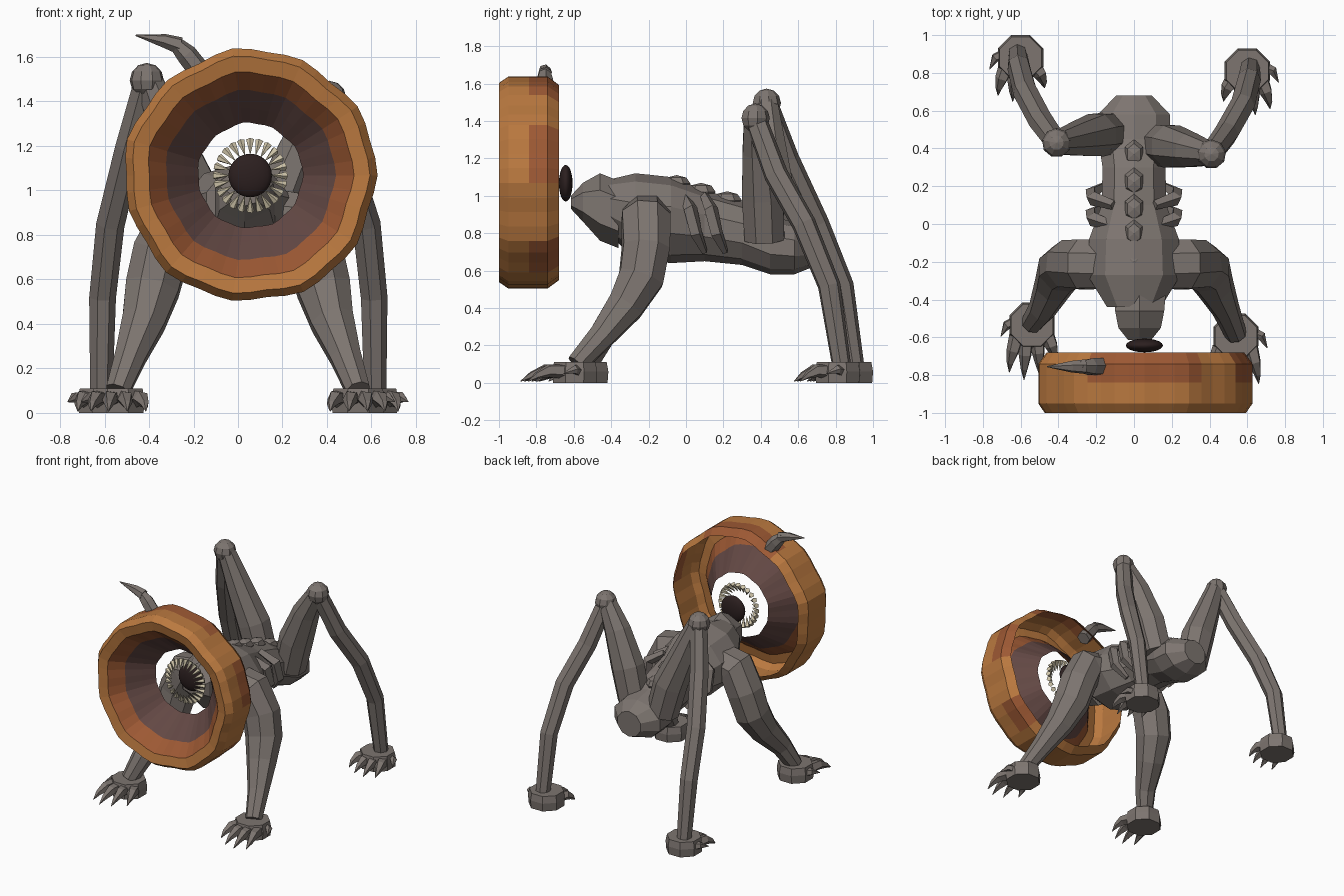
import bpy, bmesh, math
from mathutils import Vector

cube = bpy.data.objects.get("Cube")
if cube:
    bpy.data.objects.remove(cube, do_unlink=True)


def material(name, rgb):
    m = bpy.data.materials.new(name)
    m.use_nodes = True
    m.diffuse_color = (*rgb, 1)
    m.node_tree.nodes["Principled BSDF"].inputs["Base Color"].default_value = (*rgb, 1)
    m.node_tree.nodes["Principled BSDF"].inputs["Roughness"].default_value = 0.8
    return m


GREY = material("stone grey", (0.205, 0.178, 0.162))
GOLD = material("golden brown", (0.49, 0.19, 0.05))
RUST = material("rust brown", (0.34, 0.10, 0.034))
MAROON = material("dull maroon", (0.125, 0.065, 0.058))
BLACK = material("near black", (0.025, 0.014, 0.014))
BONE = material("bone", (0.63, 0.56, 0.40))


def finish(bm, name, mats):
    bmesh.ops.recalc_face_normals(bm, faces=bm.faces[:])
    me = bpy.data.meshes.new(name)
    bm.to_mesh(me)
    bm.free()
    for m in mats:
        me.materials.append(m)
    ob = bpy.data.objects.new(name, me)
    bpy.context.collection.objects.link(ob)
    return ob


def bridge(bm, rings, cap=True):
    """Skin a list of equal vertex rings, optionally capping both ends."""
    n = len(rings[0])
    for a, b in zip(rings, rings[1:]):
        for i in range(n):
            j = (i + 1) % n
            bm.faces.new((a[i], a[j], b[j], b[i]))
    if cap:
        bm.faces.new(rings[0][::-1])
        bm.faces.new(rings[-1])


def add_limb(bm, path, n=7):
    """Tapered tube through (x, y, z, radius) points."""
    pts = [Vector(p[:3]) for p in path]
    u, rings = None, []
    for k, p in enumerate(pts):
        t = (pts[min(k + 1, len(pts) - 1)] - pts[max(k - 1, 0)]).normalized()
        u = t.orthogonal() if u is None else u - t * u.dot(t)
        u.normalize()
        v = t.cross(u)
        rings.append([bm.verts.new(p + path[k][3] * (u * math.cos(a) + v * math.sin(a)))
                      for a in (math.tau * (i + .5) / n for i in range(n))])
    bridge(bm, rings)


def limb(name, path, n=7):
    bm = bmesh.new()
    add_limb(bm, path, n)
    finish(bm, name, [GREY])


def trunk(name, sections, cx=0, n=10):
    """Body loft along y from (y, top, bottom, half width) sections."""
    bm = bmesh.new()
    rings = []
    for y, top, bot, w in sections:
        rings.append([bm.verts.new((cx + w * math.cos(a), y,
                                    (top + bot) / 2 + (top - bot) / 2 * math.sin(a)))
                      for a in (math.tau * (i + 0.5) / n for i in range(n))])
    bridge(bm, rings)
    finish(bm, name, [GREY])


# Torso and blunt head
trunk("torso", [(-.44, 1.08, .82, .15), (-.27, 1.12, .66, .26), (-.08, 1.10, .64, .25),
                (.1, 1.03, .65, .18), (.3, .97, .63, .175), (.45, .89, .58, .2),
                (.58, .86, .58, .2), (.68, .81, .62, .1)])
trunk("head", [(-.36, 1.08, .72, .16), (-.46, 1.12, .76, .15),
               (-.55, 1.07, .86, .13), (-.615, 1.0, .93, .07)], cx=.03, n=6)

# Low faceted spine studs
for y, z, r in [(.52, .86, .035), (.37, .92, .075), (.22, .985, .075),
                (.08, 1.03, .075), (-.05, 1.075, .07), (-.2, 1.095, .045)]:
    bm = bmesh.new()
    bmesh.ops.create_uvsphere(bm, u_segments=6, v_segments=4, radius=r)
    for v in bm.verts:
        v.co = Vector((v.co.x * .75, v.co.y * 1.05 + y, v.co.z * .65 + z - .01))
    finish(bm, "spine_stud", [GREY])

# Slab-like ribs
for s in (-1, 1):
    for y in (.01, .12):
        limb("rib", [(s * .11, y - .02, 1.0, .025), (s * .22, y + .015, .93, .038),
                     (s * .225, y + .045, .8, .036), (s * .15, y + .09, .7, .018)], 4)


def foot(name, s, x, y, stretch):
    """Faceted pad with fanned claws and an outer hooked claw."""
    bm = bmesh.new()
    add_limb(bm, [(s * x, y, 0, .125), (s * x, y, .06, .13), (s * x, y, .11, .12)], 8)
    for dx, reach in ((-.105, .2), (-.035, .27), (.035, .29), (.1, .25)):
        reach *= stretch
        add_limb(bm, [(s * (x + dx * .8), y - .06, .062, .042),
                      (s * (x + dx), y - reach * .55, .065, .036),
                      (s * (x + dx * 1.15), y - reach * .8, .04, .02),
                      (s * (x + dx * 1.2), y - reach, .008, .002)], 5)
    add_limb(bm, [(s * (x + .08), y + .02, .06, .035), (s * (x + .135), y, .07, .025),
                  (s * (x + .165), y - .06, .05, .002)], 5)
    finish(bm, name, [GREY])


# Legs: front pair, then hind pair, each with its own stance
for s, side, fy, hy, kz, ky in ((1, "left", -.585, .81, 1.415, .37),
                                (-1, "right", -.525, .88, 1.495, .43)):
    limb("front_leg_" + side, [
        (s * .14, -.21, .88, .14), (s * .27, -.215, .87, .14), (s * .345, -.215, .72, .135),
        (s * .385, -.24, .56, .13), (s * .425, -.325, .41, .105),
        (s * .485, -.45, .25, .075), (s * .54, fy, .1, .058)], 8)
    foot("front_foot_" + side, s, .54, fy - .01, 1)
    limb("thigh_" + side, [
        (s * .14, ky + .05, .77, .115), (s * .2, ky + .04, 1.0, .12),
        (s * .3, ky + .02, 1.24, .095), (s * .4, ky, kz, .065)], 8)
    limb("shin_" + side, [
        (s * .41, ky, kz, .06), (s * .49, ky + .11, kz - .3, .066),
        (s * .575, hy - .18, .85, .066), (s * .61, hy - .045, .52, .062),
        (s * .615, hy + .02, .1, .052)], 7)
    foot("hind_foot_" + side, s, .6, hy, .8)
    bm = bmesh.new()
    bmesh.ops.create_uvsphere(bm, u_segments=9, v_segments=6, radius=.078)
    bmesh.ops.translate(bm, verts=bm.verts, vec=(s * .41, ky, kz))
    finish(bm, "knee_" + side, [GREY])

# Scalloped funnel collar, centred on the mouth axis
CX, CZ, SEG = .055, 1.067, 44
PROFILE = [(.52, -.68), (.564, -.74), (.564, -.84), (.564, -.95), (.53, -1.0),
           (.46, -.985), (.38, -.89), (.30, -.80), (.235, -.725)]
bm = bmesh.new()
rings = []
for r, y in PROFILE:
    ring = []
    for i in range(SEG):
        a = math.tau * i / SEG
        k = r * (1 + .015 * math.cos(11 * a) + .009 * math.sin(5 * a))
        ring.append(bm.verts.new((CX + k * math.cos(a), y, CZ + k * math.sin(a))))
    rings.append(ring)
bridge(bm, rings, cap=False)
for f in bm.faces:
    c = f.calc_center_median()
    r = math.hypot(c.x - CX, c.z - CZ)
    sector = int((math.atan2(c.z - CZ, c.x - CX) + math.pi) / math.tau * 12)
    if r < .38:
        f.material_index = 2
    elif r < .45:
        f.material_index = 1
    elif c.y > -.84 and sector in (4, 6, 8, 9):
        f.material_index = 1
finish(bm, "funnel_collar", [GOLD, RUST, MAROON])

# Ring of inward-pointing teeth
bm = bmesh.new()
for i in range(24):
    a = math.tau * i / 24
    c, q = math.cos(a), math.sin(a)
    add_limb(bm, [(CX + r * c, y, CZ + r * q, w)
                  for r, y, w in ((.16, -.70, .019), (.095, -.735, .001))], 5)
finish(bm, "teeth", [BONE])

# Dark flattened core behind the teeth
bm = bmesh.new()
bmesh.ops.create_uvsphere(bm, u_segments=20, v_segments=12, radius=.098)
for v in bm.verts:
    v.co = Vector((v.co.x + CX, v.co.y * .37 - .643, v.co.z + CZ))
core = finish(bm, "dark_core", [BLACK])
for p in core.data.polygons:
    p.use_smooth = True

# Horn rising from the collar: stout base and a bent tip
limb("horn_base", [(-.16, -.755, 1.52, .05), (-.23, -.755, 1.61, .048), (-.29, -.755, 1.67, .03)], 6)
limb("horn_tip", [(-.26, -.755, 1.65, .04), (-.33, -.755, 1.672, .032), (-.46, -.755, 1.697, .003)], 6)
